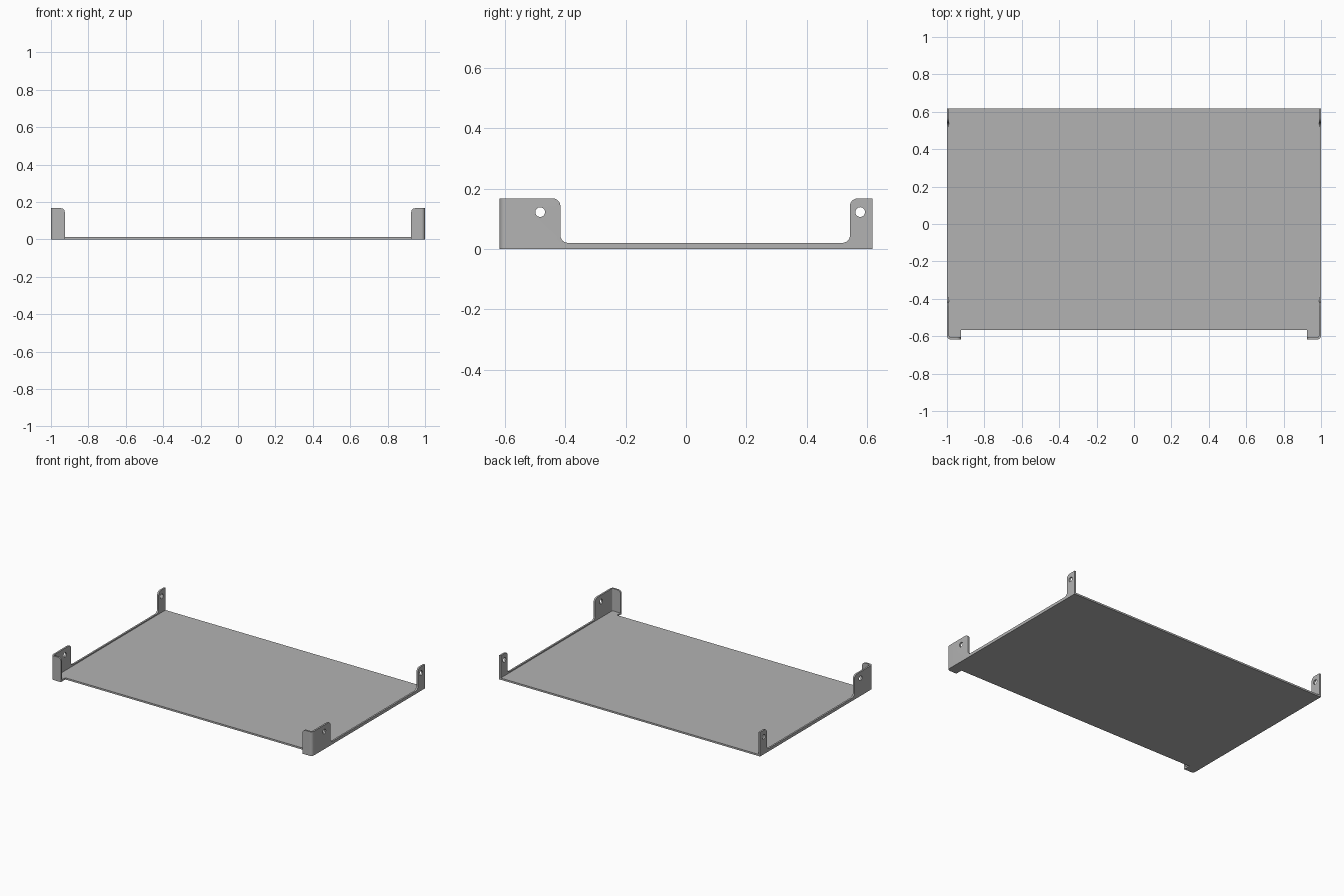
import bpy, bmesh, math
from mathutils import Vector

if "Cube" in bpy.data.objects:
    bpy.data.objects.remove(bpy.data.objects["Cube"])

HALF_Y = 0.617     # half depth of the tray
T = 0.012          # sheet thickness
R = 0.02           # outer radius of the folded corner
TOP, LIP = 0.167, 0.02
TAB_X = 0.926      # inner edge of the front tabs
FOLD_Y = -HALF_Y + R
ARC = R * math.pi / 2
START = FOLD_Y - ARC - (1 - R - TAB_X)

metal = bpy.data.materials.new("grey metal")
metal.use_nodes = True
grey = (0.45, 0.45, 0.45, 1)
metal.diffuse_color = grey
metal.node_tree.nodes["Principled BSDF"].inputs["Base Color"].default_value = grey


def rounded(points, steps=6):
    """Outline from (x, y, radius) entries with right-angle corners."""
    out = []
    for i, (x, y, r) in enumerate(points):
        p = Vector((x, y))
        if r == 0:
            out.append(p)
            continue
        u = (Vector(points[i - 1][:2]) - p).normalized()
        v = (Vector(points[(i + 1) % len(points)][:2]) - p).normalized()
        for k in range(steps + 1):
            a = math.pi / 2 * k / steps
            out.append(p + r * (u + v) - r * (u * math.sin(a) + v * math.cos(a)))
    return out


def circle(x, y, r, n=24):
    return [Vector((x + r * math.cos(math.tau * k / n), y + r * math.sin(math.tau * k / n)))
            for k in range(n)]


def filled_sheet(outlines):
    """Flat bmesh filled between an outline and its holes."""
    curve = bpy.data.curves.new("flat_pattern", "CURVE")
    curve.dimensions, curve.fill_mode = "2D", "BOTH"
    for pts in outlines:
        spline = curve.splines.new("POLY")
        spline.points.add(len(pts) - 1)
        for sp, p in zip(spline.points, pts):
            sp.co = (p.x, p.y, 0, 1)
        spline.use_cyclic_u = True
    helper = bpy.data.objects.new("flat_pattern", curve)
    bpy.context.collection.objects.link(helper)
    bpy.context.view_layer.update()
    mesh = bpy.data.meshes.new_from_object(
        helper.evaluated_get(bpy.context.evaluated_depsgraph_get()))
    bm = bmesh.new()
    bm.from_mesh(mesh)
    bpy.data.objects.remove(helper)
    bpy.data.meshes.remove(mesh)
    bmesh.ops.remove_doubles(bm, verts=bm.verts, dist=1e-5)
    return bm


def thicken(bm):
    geo = bmesh.ops.extrude_face_region(bm, geom=bm.faces[:])["geom"]
    for v in geo:
        if isinstance(v, bmesh.types.BMVert):
            v.co.z += T


def finish(bm, name):
    bmesh.ops.recalc_face_normals(bm, faces=bm.faces)
    mesh = bpy.data.meshes.new(name)
    bm.to_mesh(mesh)
    bm.free()
    mesh.materials.append(metal)
    obj = bpy.data.objects.new(name, mesh)
    bpy.context.collection.objects.link(obj)
    bpy.ops.object.select_all(action="DESELECT")
    obj.select_set(True)
    bpy.context.view_layer.objects.active = obj
    bpy.ops.object.shade_smooth_by_angle(angle=math.radians(30))
    return obj


def fold(s, z, d):
    """Place a flat pattern point, wrapping it round the front corner."""
    if s >= FOLD_Y:
        return (1 - d, s, z)
    if s > FOLD_Y - ARC:
        a = (FOLD_Y - s) / R
        return (1 - R + (R - d) * math.cos(a), FOLD_Y - (R - d) * math.sin(a), z)
    return (1 - R - (FOLD_Y - ARC - s), -HALF_Y + d, z)


# Floor with cut-away front edge between the two corner tabs
inner, front = 1 - T, -HALF_Y + T
floor = rounded([(-inner, HALF_Y, 0), (-inner, front, R - T), (-TAB_X, front, 0),
                 (-TAB_X, -0.568, 0), (TAB_X, -0.568, 0), (TAB_X, front, 0),
                 (inner, front, R - T), (inner, HALF_Y, 0)])
bm = filled_sheet([floor])
thicken(bm)
finish(bm, "floor_plate")

# Side wall: lip, rear ear, front ear and folded front tab, with screw holes
wall = rounded([(START, 0, 0), (HALF_Y, 0, 0), (HALF_Y, TOP, 0), (0.543, TOP, 0.025),
                (0.543, LIP, 0.025), (-0.416, LIP, 0.025), (-0.416, TOP, 0.025),
                (START, TOP, 0.022)])
bm = filled_sheet([wall, circle(-0.483, 0.122, 0.016), circle(0.577, 0.122, 0.016)])
for k in range(9):
    bmesh.ops.bisect_plane(bm, geom=bm.verts[:] + bm.edges[:] + bm.faces[:],
                           plane_co=(FOLD_Y - ARC * k / 8, 0, 0), plane_no=(1, 0, 0))
thicken(bm)
for v in bm.verts:
    v.co = fold(v.co.x, v.co.y, v.co.z)
walls = finish(bm, "side_walls")
mirror = walls.modifiers.new("Mirror", "MIRROR")
mirror.use_mirror_merge = False
